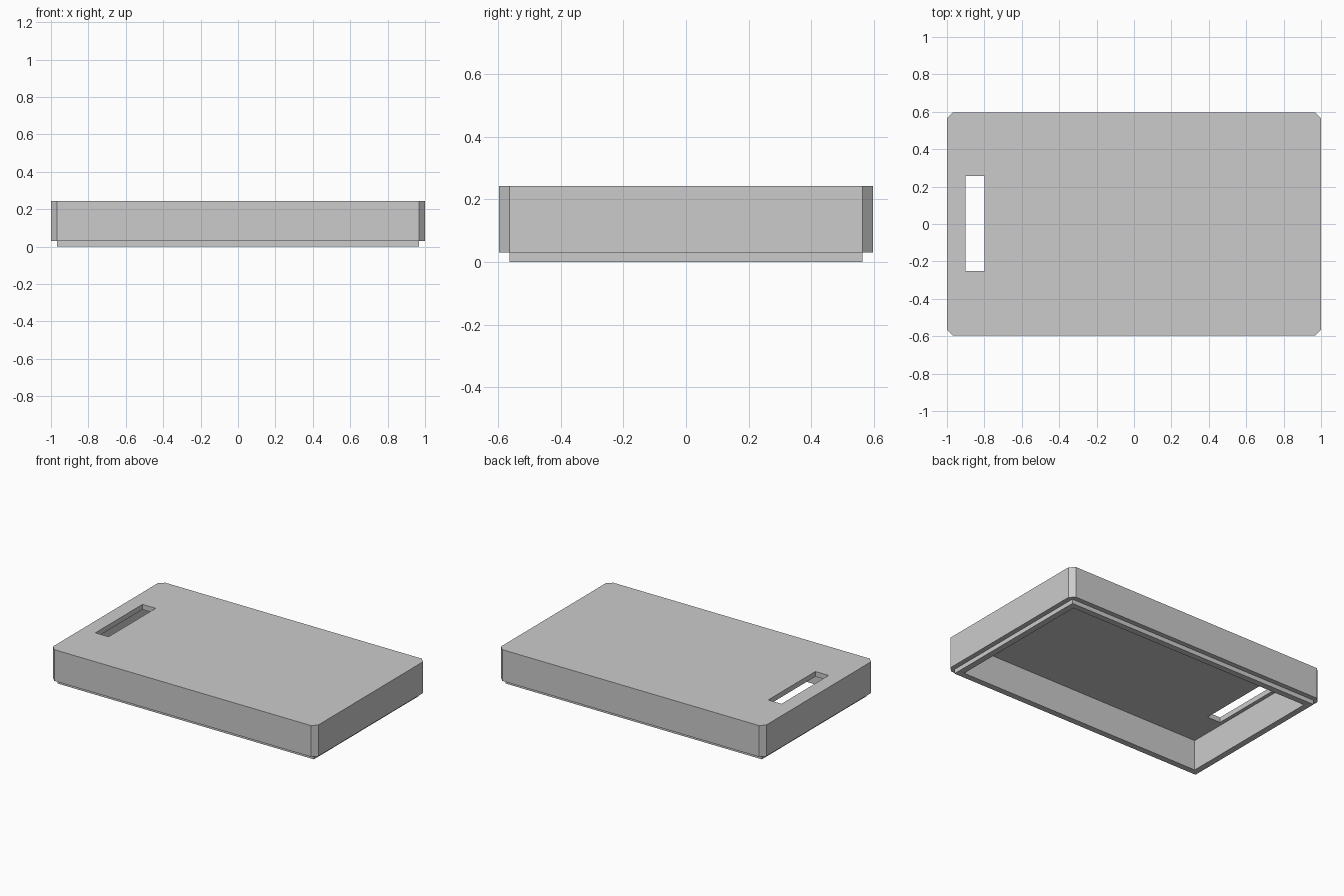
import bpy
import bmesh

if "Cube" in bpy.data.objects:
    bpy.data.objects.remove(bpy.data.objects["Cube"], do_unlink=True)

HALF_X, HALF_Y = 1.0, 0.597
HEIGHT = 0.243
LIP_HEIGHT = 0.03
LIP_INSET = 0.033
CAVITY_INSET = 0.075
CEILING = 0.208

grey = bpy.data.materials.new("light_grey")
grey.use_nodes = True
grey.diffuse_color = (0.6, 0.6, 0.6, 1)
grey.node_tree.nodes["Principled BSDF"].inputs["Base Color"].default_value = (0.6, 0.6, 0.6, 1)


def block(name, x, y, z, chamfer=0):
    """Box between (min, max) pairs, with optional chamfered upright edges."""
    bm = bmesh.new()
    bmesh.ops.create_cube(bm, size=1)
    for v in bm.verts:
        for axis, (low, high) in enumerate((x, y, z)):
            v.co[axis] = high if v.co[axis] > 0 else low
    if chamfer:
        upright = [e for e in bm.edges
                   if abs(e.verts[0].co.z - e.verts[1].co.z) > 0.01]
        bmesh.ops.bevel(bm, geom=upright, offset=chamfer, segments=1,
                        affect='EDGES')
    mesh = bpy.data.meshes.new(name)
    bm.to_mesh(mesh)
    bm.free()
    obj = bpy.data.objects.new(name, mesh)
    mesh.materials.append(grey)
    bpy.context.collection.objects.link(obj)
    return obj


def inset_block(name, inset, z, chamfer=0):
    """Box centred on the lid, pulled in from its outer sides."""
    x, y = HALF_X - inset, HALF_Y - inset
    return block(name, (-x, x), (-y, y), z, chamfer)


def combine(target, tool, operation):
    """Apply a boolean and discard the helper."""
    tool.hide_render = True
    mod = target.modifiers.new(tool.name, 'BOOLEAN')
    mod.operation = operation
    mod.solver = 'EXACT'
    mod.object = tool
    bpy.context.view_layer.objects.active = target
    bpy.ops.object.modifier_apply(modifier=mod.name)
    bpy.data.objects.remove(tool, do_unlink=True)


# Outer shell with chamfered corners
lid = inset_block("lid", 0, (LIP_HEIGHT, HEIGHT), LIP_INSET)

# Square-cornered lip stepping in below the shell
combine(lid, inset_block("lip", LIP_INSET, (0, HEIGHT - 0.1)), 'UNION')

# Open underside
combine(lid, inset_block("cavity", CAVITY_INSET, (-0.1, CEILING)), 'DIFFERENCE')

# Slot through the top near the right end
combine(lid, block("slot", (-0.9, -0.8), (-0.25, 0.257), (0.1, 0.4)), 'DIFFERENCE')
